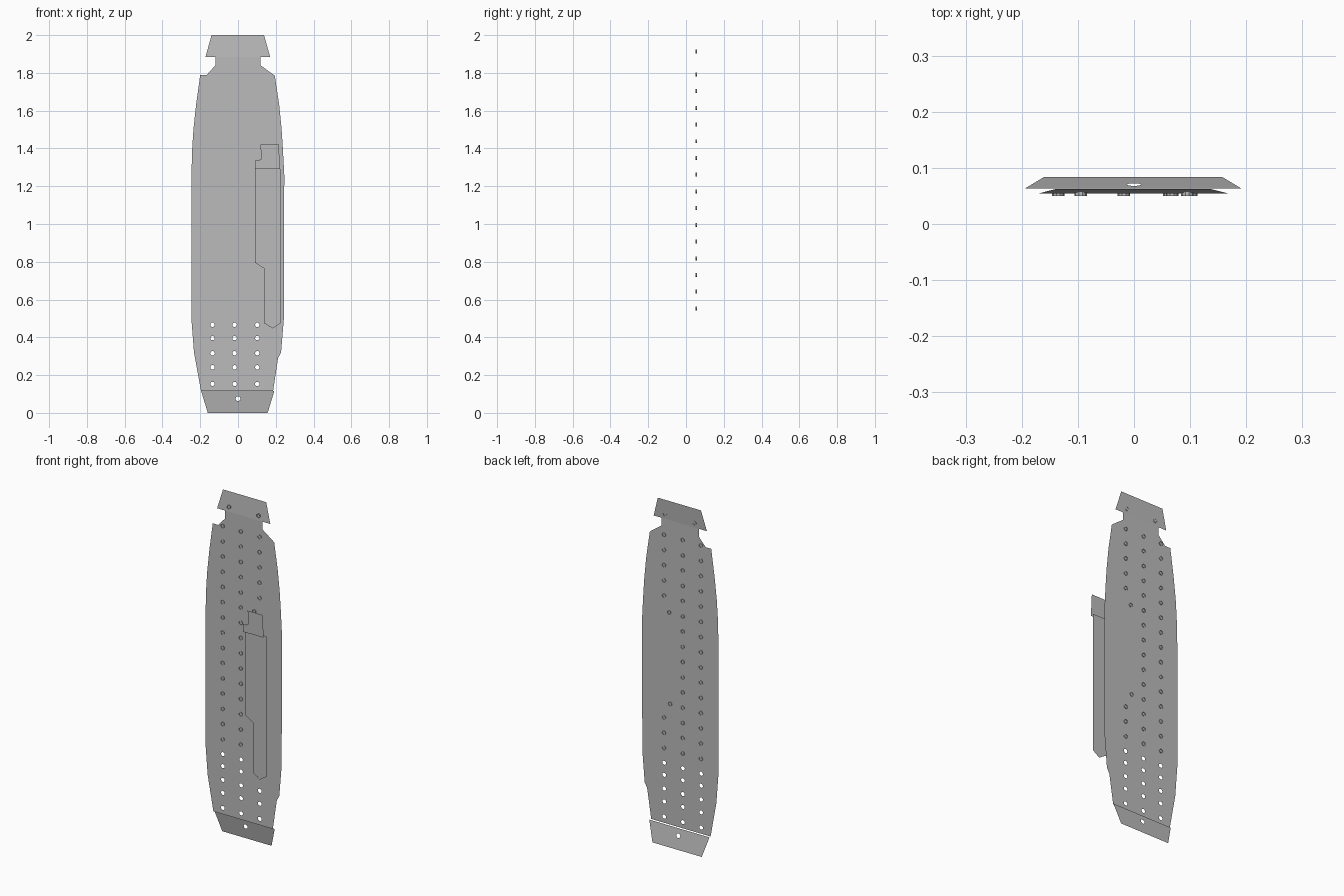
import bpy, bmesh, math
from mathutils import Vector

cube = bpy.data.objects.get("Cube")
if cube:
    bpy.data.objects.remove(cube)

# One plain grey for everything
grey = bpy.data.materials.new("plain_grey")
grey.use_nodes = True
GREY = (0.5, 0.5, 0.5, 1.0)
grey.diffuse_color = GREY
grey.node_tree.nodes["Principled BSDF"].inputs["Base Color"].default_value = GREY


def finish(name, bm):
    mesh = bpy.data.meshes.new(name)
    bm.to_mesh(mesh)
    bm.free()
    mesh.materials.append(grey)
    obj = bpy.data.objects.new(name, mesh)
    bpy.context.collection.objects.link(obj)
    return obj


def ring(x, z, r, sides=10):
    angles = [2 * math.pi * i / sides for i in range(sides)]
    return [(x + r * math.cos(a), z + r * math.sin(a)) for a in angles]


def sheet(name, outline, depth, holes=()):
    """Flat sheet in the x-z plane; depth(z) gives y, holes are cut out."""
    bm = bmesh.new()
    edges = []
    for loop in [outline, *holes]:
        vs = [bm.verts.new((x, 0, z)) for x, z in loop]
        edges += [bm.edges.new((vs[i - 1], vs[i])) for i in range(len(vs))]
    bmesh.ops.triangle_fill(bm, edges=edges, use_beauty=True, use_dissolve=False,
                            normal=Vector((0, -1, 0)))
    for v in bm.verts:
        v.co.y = depth(v.co.z)
    bm.normal_update()
    bmesh.ops.reverse_faces(bm, faces=[f for f in bm.faces if f.normal.y > 0])
    return finish(name, bm)


PLATE_Y = 0.054
COLUMNS = (-0.135, -0.018, 0.102)

# Main plate: tapered outline with a neck, and open holes near the foot
left_edge = [(-0.12, 1.885), (-0.12, 1.84), (-0.165, 1.79), (-0.2, 1.79),
             (-0.222, 1.63), (-0.236, 1.5), (-0.243, 1.39), (-0.247, 1.235),
             (-0.247, 0.5), (-0.233, 0.32), (-0.196, 0.117)]
right_edge = [(0.186, 0.117), (0.212, 0.29), (0.228, 0.32), (0.243, 0.5),
              (0.245, 1.26), (0.238, 1.39), (0.231, 1.5), (0.218, 1.63),
              (0.195, 1.785), (0.12, 1.84), (0.12, 1.885)]
open_holes = [ring(x, z, 0.012) for x in COLUMNS
              for z in (0.153, 0.241, 0.316, 0.396, 0.466)]
sheet("main_plate", left_edge + right_edge, lambda z: PLATE_Y, open_holes)

# Top flap leans slightly back, bottom flap kicks back at the foot
sheet("top_flap", [(-0.14, 2), (-0.172, 1.885), (0.17, 1.885), (0.138, 2)],
      lambda z: PLATE_Y + 0.07 * (z - 1.885))
sheet("bottom_flap", [(-0.195, 0.115), (-0.16, 0), (0.157, 0), (0.192, 0.115)],
      lambda z: 0.084 - 0.183 * z, [ring(0, 0.075, 0.013)])

# Side panel with its clip and tab, standing in front of the plate
sheet("side_panel", [(0.09, 1.29), (0.09, 0.795), (0.138, 0.765), (0.138, 0.475),
                     (0.185, 0.447), (0.226, 0.475), (0.226, 1.29)], lambda z: -0.06)
sheet("panel_clip", [(0.122, 1.29), (0.222, 1.29), (0.216, 1.42), (0.12, 1.42)],
      lambda z: -0.082)
sheet("panel_tab", [(0.09, 1.29), (0.133, 1.29), (0.133, 1.342), (0.115, 1.342),
                    (0.115, 1.335), (0.09, 1.335)], lambda z: -0.084)

# Short open collars in rows up the plate; the right column jogs inward
STEP = 0.0885
rows = [0.553 + STEP * i for i in range(15)]
spots = [(x, z) for x in COLUMNS[:2] for z in rows]
spots += [(COLUMNS[2], z) for z in rows[:3] + rows[10:]]
spots += [(0.063, rows[3]), (0.068, rows[9])]
spots += [(x, 1.913) for x in (-0.095, 0.095)]
bm = bmesh.new()
for x, z in spots:
    front, back = ([bm.verts.new((px, y, pz)) for px, pz in ring(x, z, 0.011)]
                   for y in (PLATE_Y - 0.004, PLATE_Y + 0.004))
    for i in range(len(front)):
        bm.faces.new((front[i - 1], front[i], back[i], back[i - 1]))
finish("hole_collars", bm)
